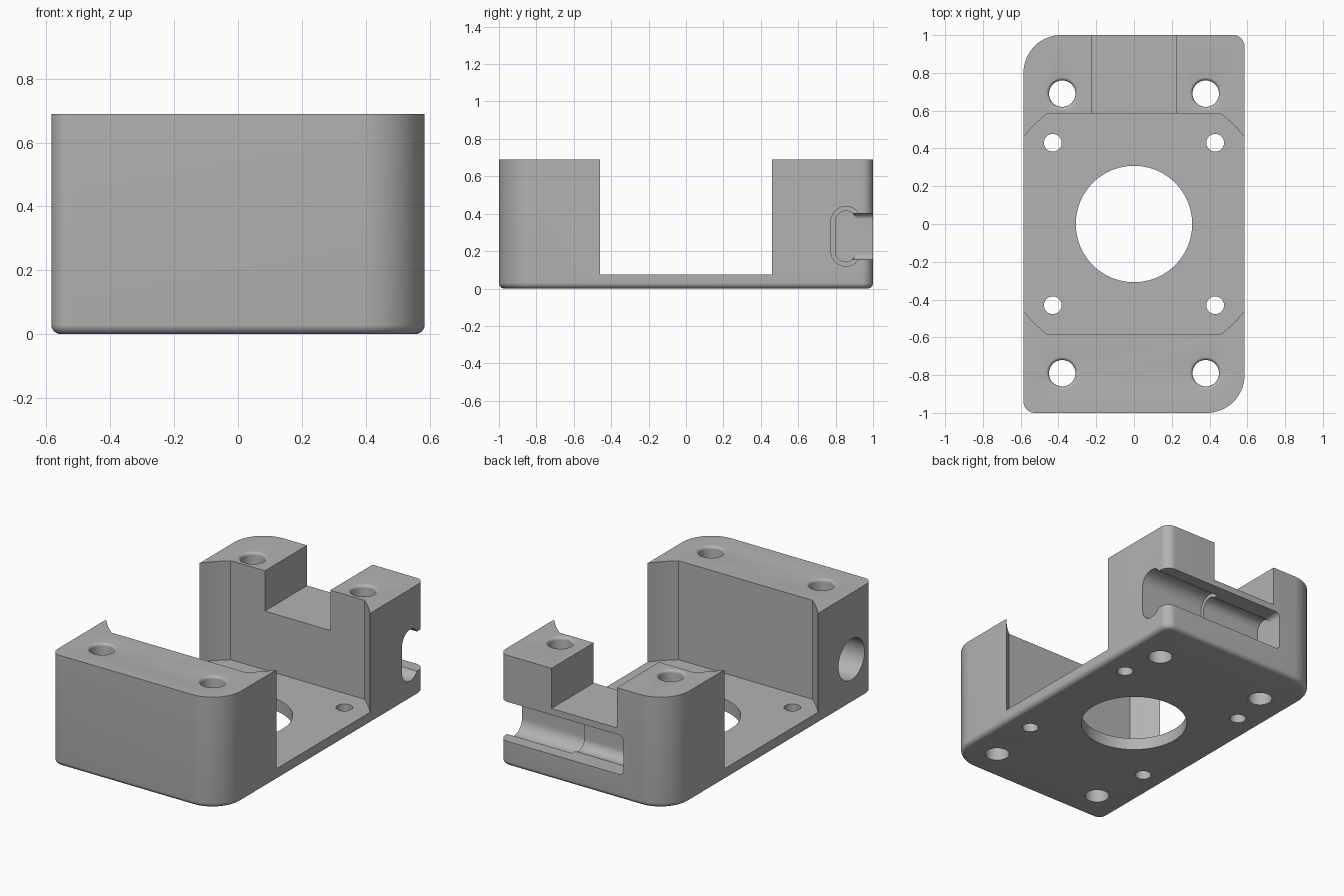
import bpy
import bmesh
from math import cos, sin, pi, radians, sqrt, asin
from mathutils import Matrix, Vector

if "Cube" in bpy.data.objects:
    bpy.data.objects.remove(bpy.data.objects["Cube"], do_unlink=True)

HALF_X, HALF_Y, TOP, FLOOR = 0.585, 1.0, 0.69, 0.075

grey = bpy.data.materials.new("plain grey")
grey.use_nodes = True
COLOUR = (0.45, 0.45, 0.45, 1)
grey.diffuse_color = COLOUR
grey.node_tree.nodes["Principled BSDF"].inputs["Base Color"].default_value = COLOUR


def arc(cx, cy, r, start, end, n=12):
    """Points along an arc, angles in degrees."""
    steps = [radians(start + (end - start) * i / n) for i in range(n + 1)]
    return [(cx + r * cos(a), cy + r * sin(a)) for a in steps]


def prism(name, outline, low, high, axis="Z", bevel=0):
    """Extrude an outline along an axis; X takes (y, z) points, Y takes (z, x)."""
    bm = bmesh.new()
    base = bm.faces.new([bm.verts.new((u, v, low)) for u, v in outline])
    rim = list(base.edges)
    bmesh.ops.extrude_face_region(bm, geom=[base], use_keep_orig=True)
    bm.verts.ensure_lookup_table()
    for v in bm.verts[len(outline):]:
        v.co.z = high
    if bevel:
        bmesh.ops.bevel(bm, geom=rim, offset=bevel, segments=6, profile=0.5,
                        affect="EDGES", clamp_overlap=True)
    for v in bm.verts:
        a, b, c = v.co
        v.co = {"X": (c, a, b), "Y": (b, c, a), "Z": (a, b, c)}[axis]
    return finish(name, bm)


def finish(name, bm):
    bmesh.ops.recalc_face_normals(bm, faces=bm.faces)
    mesh = bpy.data.meshes.new(name)
    bm.to_mesh(mesh)
    bm.free()
    mesh.materials.append(grey)
    ob = bpy.data.objects.new(name, mesh)
    bpy.context.collection.objects.link(ob)
    return ob


def screw_cutter(name, x, y):
    """Round cutter whose mouth flares out at the top face."""
    lip, r = 0.018, 0.07
    profile = [(0, -0.1), (r, -0.1)]
    profile += arc(r + lip, TOP - lip, lip, 180, 90, 6)
    profile += [(r + lip, TOP + 0.1), (0, TOP + 0.1)]
    bm = bmesh.new()
    verts = [bm.verts.new((x + p, y, z)) for p, z in profile]
    edges = [bm.edges.new(pair) for pair in zip(verts, verts[1:])]
    bmesh.ops.spin(bm, geom=verts + edges, cent=(x, y, 0), axis=(0, 0, 1),
                   angle=2 * pi, steps=48)
    bmesh.ops.remove_doubles(bm, verts=bm.verts, dist=1e-4)
    return finish(name, bm)


def capsule(y, z, r, half):
    return arc(y, z + half, r, 0, 180, 20) + arc(y, z - half, r, 180, 360, 20)


def circle(x, y, r, n=48):
    return arc(x, y, r, 0, 360, n)[:-1]


# Block with alternating large and small corner radii and a softened base
outline = []
for i, (sx, sy, r) in enumerate([(1, 1, 0.06), (-1, 1, 0.2), (-1, -1, 0.06), (1, -1, 0.2)]):
    outline += arc(sx * (HALF_X - r), sy * (HALF_Y - r), r, 90 * i, 90 * i + 90, 16)
body = prism("mounting_block", outline, 0, TOP, bevel=0.03)

# Central pocket: a large circle trimmed flat at both ends
R, FLAT = 0.744, 0.585
lim = asin(FLAT / R) * 180 / pi
cutters = [prism("pocket_cutter", arc(0, 0, R, -lim, lim, 32) + arc(0, 0, R, 180 - lim, 180 + lim, 32),
                 FLOOR, 1)]

# Notch in the top of the back wall
notch = [(-0.225, 0.5), (0.225, 0.5), (0.225, 1.2), (-0.225, 1.2)]
cutters.append(prism("notch_cutter", notch, 0.44, 1))

# Central bore and the small floor holes
cutters.append(prism("bore_cutter", circle(0, 0, 0.308, 96), -0.1, 0.2))
for x in (-0.43, 0.43):
    for y in (-0.43, 0.43):
        cutters.append(prism("floor_hole_cutter", circle(x, y, 0.047, 32), -0.1, 0.2))

# Stepped channel in the back wall, entered from one side and open to the back
MID = 0.279
cutters.append(prism("channel_mouth_cutter", capsule(0.855, MID, 0.08, 0.08), 0.14, 0.7, "X"))
cutters.append(prism("channel_cutter", capsule(0.855, MID, 0.056, 0.08), -0.27, 0.3, "X"))
window = (arc(0.155 + 0.03, -0.24, 0.03, 180, 270, 8) + arc(0.40 - 0.03, -0.24, 0.03, 270, 360, 8)
          + [(0.40, 0.7), (0.155, 0.7)])
cutters.append(prism("channel_window_cutter", window, 0.86, 1.1, "Y"))

# Blind side bore in the front wall
cutters.append(prism("side_bore_cutter", circle(-0.79, MID, 0.128), -0.7, 0.27, "X"))

# Screw holes through both walls
for x in (-0.38, 0.38):
    for y in (0.69, -0.79):
        cutters.append(screw_cutter("screw_hole_cutter", x, y))

# Cut everything out of the block
bpy.ops.object.select_all(action="DESELECT")
body.select_set(True)
bpy.context.view_layer.objects.active = body
for cutter in cutters:
    mod = body.modifiers.new(cutter.name, "BOOLEAN")
    mod.operation, mod.solver, mod.object = "DIFFERENCE", "EXACT", cutter
    bpy.ops.object.modifier_apply(modifier=mod.name)
for cutter in cutters:
    bpy.data.objects.remove(cutter, do_unlink=True)
bpy.ops.object.shade_smooth_by_angle(angle=radians(30))
